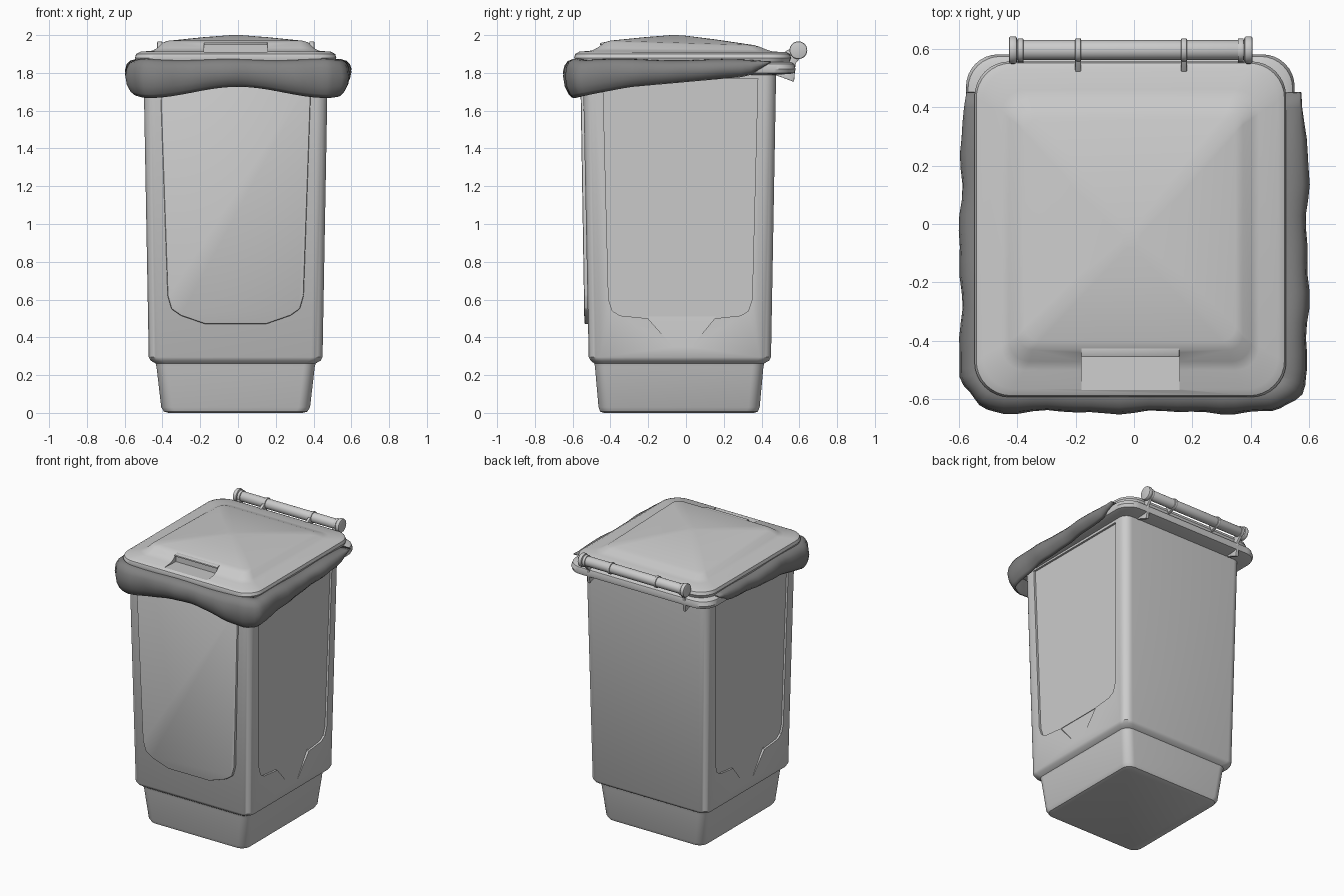
import bpy, bmesh, math
from mathutils import Vector

if "Cube" in bpy.data.objects:
    bpy.data.objects.remove(bpy.data.objects["Cube"])

CX = -0.0125  # the bin's own mirror plane


def finish(name, bm, angle=35):
    bmesh.ops.recalc_face_normals(bm, faces=bm.faces)
    me = bpy.data.meshes.new(name)
    bm.to_mesh(me)
    bm.free()
    ob = bpy.data.objects.new(name, me)
    bpy.context.collection.objects.link(ob)
    smooth(ob, angle)
    return ob


def activate(ob):
    bpy.ops.object.select_all(action='DESELECT')
    ob.select_set(True)
    bpy.context.view_layer.objects.active = ob


def smooth(ob, angle=35):
    activate(ob)
    bpy.ops.object.shade_smooth_by_angle(angle=math.radians(angle))


def rounded_loft(name, rows, n=8, angle=35):
    """rows: half width, front y, back y, corner radius, front z, back z"""
    bm = bmesh.new()
    rings = []
    for hw, y0, y1, r, z0, z1 in rows:
        ring = []
        for k, (sx, yc) in enumerate(((1, y1 - r), (-1, y1 - r), (-1, y0 + r), (1, y0 + r))):
            for i in range(n + 1):
                a = math.pi / 2 * (k + i / n)
                y = yc + r * math.sin(a)
                z = z0 + (z1 - z0) * (y - y0) / (y1 - y0)
                ring.append(bm.verts.new((CX + sx * (hw - r) + r * math.cos(a), y, z)))
        rings.append(ring)
    for a, b in zip(rings, rings[1:]):
        for i in range(len(a)):
            j = (i + 1) % len(a)
            bm.faces.new((a[i], a[j], b[j], b[i]))
    bm.faces.new(rings[0])
    bm.faces.new(rings[-1])
    return finish(name, bm, angle)


def prism(name, pts, offset, bevel=0):
    bm = bmesh.new()
    a = [bm.verts.new(p) for p in pts]
    b = [bm.verts.new(Vector(p) + Vector(offset)) for p in pts]
    bm.faces.new(a)
    bm.faces.new(b)
    for i in range(len(a)):
        j = (i + 1) % len(a)
        bm.faces.new((a[i], a[j], b[j], b[i]))
    if bevel:
        bmesh.ops.recalc_face_normals(bm, faces=bm.faces)
        bmesh.ops.bevel(bm, geom=bm.edges[:], offset=bevel, segments=2,
                        affect='EDGES', profile=0.5, clamp_overlap=True)
    return finish(name, bm)


def cut(ob, cutter):
    m = ob.modifiers.new("cut", 'BOOLEAN')
    m.operation, m.solver, m.object = 'DIFFERENCE', 'EXACT', cutter
    activate(ob)
    bpy.ops.object.modifier_apply(modifier=m.name)
    bpy.data.objects.remove(cutter)


def rod(name, x0, x1, r, bevel=0.004):
    bm = bmesh.new()
    bmesh.ops.create_cone(bm, cap_ends=True, segments=32, radius1=r, radius2=r, depth=x1 - x0)
    rim = [e for e in bm.edges if abs(e.verts[0].co.z - e.verts[1].co.z) < 1e-6]
    bmesh.ops.bevel(bm, geom=rim, offset=bevel, segments=2, affect='EDGES', profile=0.5)
    for v in bm.verts:
        v.co = Vector(((x0 + x1) / 2 + v.co.z, 0.595 + v.co.x, 1.92 + v.co.y))
    return finish(name, bm)


# Bin body: narrow foot, step, tapered walls, flared rim
body = rounded_loft("bin_body", [
    (0.355, -0.435, 0.36, 0.05, 0.0, 0.0),
    (0.380, -0.454, 0.38, 0.06, 0.007, 0.007),
    (0.394, -0.463, 0.39, 0.06, 0.03, 0.03),
    (0.419, -0.482, 0.41, 0.06, 0.245, 0.245),
    (0.424, -0.486, 0.414, 0.06, 0.262, 0.262),
    (0.450, -0.505, 0.440, 0.06, 0.277, 0.277),
    (0.460, -0.515, 0.450, 0.06, 0.295, 0.295),
    (0.487, -0.545, 0.477, 0.06, 1.78, 1.79),
    (0.535, -0.580, 0.555, 0.09, 1.785, 1.795),
    (0.555, -0.600, 0.575, 0.11, 1.795, 1.80),
    (0.562, -0.605, 0.580, 0.11, 1.82, 1.82),
    (0.555, -0.600, 0.573, 0.11, 1.848, 1.848),
    (0.535, -0.580, 0.555, 0.10, 1.858, 1.858)])

# Recessed panel and sloped scoop in each side wall
for s in (1, -1):
    def wall(y, z, d):
        return (CX + s * (0.460 + 0.027 * (z - 0.295) / 1.485 - d), y, z)
    outline = [(-0.44, 1.77), (-0.41, 0.60), (-0.39, 0.54), (-0.35, 0.515), (-0.2, 0.50),
               (0.15, 0.50), (0.29, 0.515), (0.33, 0.54), (0.35, 0.60), (0.38, 1.77)]
    cut(body, prism("panel_cutter", [wall(y, z, 0.014) for y, z in outline], (s * 0.1, 0, 0)))
    scoop = [wall(-0.21, 0.51, 0.018), wall(0.16, 0.51, 0.018),
             wall(0.02, 0.34, -0.001), wall(-0.06, 0.34, -0.001)]
    cut(body, prism("scoop_cutter", scoop, (s * 0.1, 0, 0)))
smooth(body)

# Raised front panel
panel = [(-0.40, 1.77), (-0.36, 0.62), (-0.34, 0.55), (-0.29, 0.515), (-0.16, 0.47),
         (0.16, 0.47), (0.29, 0.515), (0.34, 0.55), (0.36, 0.62), (0.40, 1.77)]
prism("front_panel", [(CX + x, -0.538 - 0.021 * (z - 0.47) / 1.3, z) for x, z in panel],
      (0, 0.05, 0), 0.008)

# Lid: rounded edge, flat border, domed top
lid = rounded_loft("lid", [
    (0.500, -0.560, 0.525, 0.10, 1.845, 1.850),
    (0.525, -0.585, 0.547, 0.12, 1.855, 1.857),
    (0.533, -0.592, 0.556, 0.12, 1.88, 1.88),
    (0.527, -0.587, 0.550, 0.12, 1.900, 1.900),
    (0.505, -0.565, 0.530, 0.11, 1.912, 1.910),
    (0.440, -0.500, 0.460, 0.08, 1.918, 1.913),
    (0.415, -0.470, 0.430, 0.07, 1.932, 1.922),
    (0.385, -0.430, 0.390, 0.05, 1.962, 1.938),
    (0.360, -0.400, 0.360, 0.05, 1.971, 1.947),
    (0.180, -0.220, 0.150, 0.04, 1.989, 1.978),
    (0.030, -0.080, -0.020, 0.02, 2.0, 1.999)])
grip = [(-0.18, -0.575, 1.911), (-0.18, -0.44, 1.905), (-0.18, -0.44, 2.05), (-0.18, -0.575, 2.05)]
cut(lid, prism("grip_cutter", grip, (0.335, 0, 0)))
smooth(lid)

# Thin overhanging lip above the lid grip
prism("grip_lip", [(-0.18, -0.455, 1.948), (-0.18, -0.425, 1.952),
                   (-0.18, -0.425, 1.964), (-0.18, -0.455, 1.958)], (0.335, 0, 0), 0.002)

# Bin bag folded over the rim on the front and both sides
path, X, Y, R, N = [], 0.565, -0.615, 0.12, 18
for i in range(N):
    path.append((-X, 0.45 + (Y + R - 0.45) * i / N, -1, 0))
for i in range(9):
    a = math.pi + math.pi / 2 * i / 8
    path.append((-X + R + R * math.cos(a), Y + R + R * math.sin(a), math.cos(a), math.sin(a)))
for i in range(1, N // 2):
    path.append((-(X - R) * (1 - 2 * i / N), Y, 0, -1))
path += [(0, Y, 0, -1)] + [(-x, y, -nx, ny) for x, y, nx, ny in reversed(path)]
bm = bmesh.new()
rings = []
for k, (x, y, nx, ny) in enumerate(path):
    low = 1.70 + 0.09 * (y + 0.6)
    if y > 0.33:
        low += 0.065 * ((y - 0.33) / 0.12)
    if y < -0.3:  # sag at the corners, lift in the middle
        low += 0.03 * math.cos(math.pi * min(1, abs(x) / 0.48)) * min(1, (-0.3 - y) / 0.3)
    fade = min(1, (0.5 - y) / 0.25)
    wave = 0.006 * math.sin(k * 0.8) + 0.004 * math.sin(k * 1.7)
    top = 1.862 + 0.004 * math.sin(k * 0.6)
    ring = []
    for off, f in ((-0.07, 1.04), (-0.02, 1.03), (0.005, 0.96), (0.02, 0.8), (0.026, 0.55),
                   (0.018, 0.3), (0.0, 0.1), (-0.02, 0.0)):
        o = off * (fade if off > 0 else 1) + wave * fade * (1 - abs(f - 0.4))
        ring.append(bm.verts.new((x + nx * o, y + ny * o, low + (top - low) * f)))
    rings.append(ring)
for a, b in zip(rings, rings[1:]):
    for i in range(len(a) - 1):
        bm.faces.new((a[i], a[i + 1], b[i + 1], b[i]))
bag = finish("bin_bag", bm, 80)
m = bag.modifiers.new("thickness", 'SOLIDIFY')
m.thickness, m.offset = 0.006, 0
mat = bpy.data.materials.new("dark_bag")
mat.diffuse_color = (0.22, 0.22, 0.22, 1)
mat.use_nodes = True
mat.node_tree.nodes["Principled BSDF"].inputs["Base Color"].default_value = mat.diffuse_color
bag.data.materials.append(mat)

# Hinge bar with end caps
rod("hinge_bar", -0.41, 0.385, 0.034)
rod("hinge_cap_left", -0.428, -0.400, 0.047, 0.008)
rod("hinge_cap_right", 0.377, 0.406, 0.047, 0.008)

# Brackets: outer pair joins the bin, inner pair joins the lid
outer = [(0.47, 1.79), (0.572, 1.752), (0.58, 1.85), (0.61, 1.885), (0.595, 1.94),
         (0.56, 1.91), (0.525, 1.86), (0.52, 1.80)]
inner = [(0.52, 1.87), (0.55, 1.87), (0.60, 1.885), (0.60, 1.95), (0.565, 1.935), (0.52, 1.91)]
for name, x, prof in (("outer_bracket_left", -0.398, outer), ("outer_bracket_right", 0.355, outer),
                      ("inner_bracket_left", -0.201, inner), ("inner_bracket_right", 0.161, inner)):
    prism(name, [(x, y, z) for y, z in prof], (0.02, 0, 0), 0.003)
    rod(name + "_ring", x, x + 0.02, 0.040)
